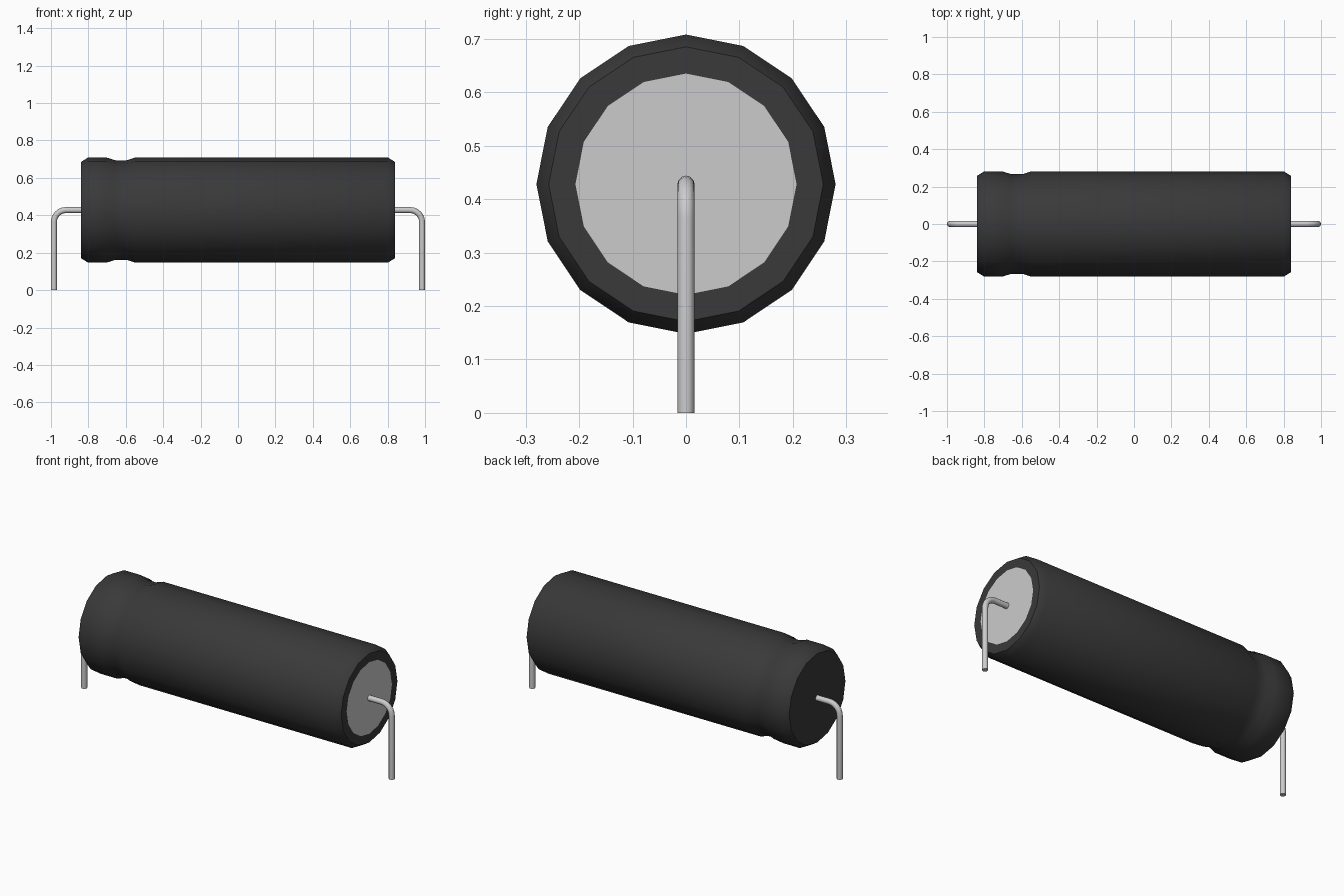
import bpy, bmesh, math

cube = bpy.data.objects.get("Cube")
if cube:
    bpy.data.objects.remove(cube, do_unlink=True)

AXIS_Z = 0.428   # height of the body axis
SIDES = 16


def make_material(name, value):
    mat = bpy.data.materials.new(name)
    mat.use_nodes = True
    color = (value, value, value, 1)
    mat.diffuse_color = color
    mat.node_tree.nodes["Principled BSDF"].inputs["Base Color"].default_value = color
    return mat


def smooth(obj):
    bpy.ops.object.select_all(action="DESELECT")
    obj.select_set(True)
    bpy.context.view_layer.objects.active = obj
    bpy.ops.object.shade_smooth_by_angle(angle=math.radians(45))


sleeve = make_material("charcoal sleeve", 0.041)
metal = make_material("light grey metal", 0.6)

# Body: (x, radius) profile turned about the long axis
profile = [(-0.84, 0.257), (-0.803, 0.28), (-0.70, 0.28), (-0.655, 0.266),
           (-0.596, 0.266), (-0.553, 0.28), (0.803, 0.28), (0.84, 0.257),
           (0.84, 0.207)]
bm = bmesh.new()
rings = []
for x, r in profile:
    angles = [math.tau * i / SIDES for i in range(SIDES)]
    rings.append([bm.verts.new((x, r * math.sin(a), AXIS_Z + r * math.cos(a)))
                  for a in angles])
for a, b in zip(rings, rings[1:]):
    for i in range(SIDES):
        j = (i + 1) % SIDES
        bm.faces.new((a[i], a[j], b[j], b[i]))
bm.faces.new(rings[0])
end_disc = bm.faces.new(rings[-1])
end_disc.material_index = 1   # bare metal showing through the sleeve
bmesh.ops.recalc_face_normals(bm, faces=bm.faces)
mesh = bpy.data.meshes.new("capacitor_body")
bm.to_mesh(mesh)
bm.free()
mesh.materials.append(sleeve)
mesh.materials.append(metal)
body = bpy.data.objects.new("capacitor_body", mesh)
bpy.context.collection.objects.link(body)
smooth(body)

# Leads: bent round wires leaving each end and turning down
WIRE, BEND, REACH = 0.016, 0.064, 0.984
path = [(0.83, AXIS_Z)]
for k in range(7):
    a = math.pi / 2 * k / 6
    path.append((REACH - BEND + BEND * math.sin(a), AXIS_Z - BEND + BEND * math.cos(a)))
path.append((REACH, 0))

for side, name in ((1, "left_lead"), (-1, "right_lead")):
    curve = bpy.data.curves.new(name, "CURVE")
    curve.dimensions = "3D"
    curve.bevel_depth = WIRE
    curve.bevel_resolution = 4
    curve.use_fill_caps = True
    spline = curve.splines.new("POLY")
    spline.points.add(len(path) - 1)
    for point, (x, z) in zip(spline.points, path):
        point.co = (side * x, 0, z, 1)
    curve.materials.append(metal)
    lead = bpy.data.objects.new(name, curve)
    bpy.context.collection.objects.link(lead)
    bpy.ops.object.select_all(action="DESELECT")
    lead.select_set(True)
    bpy.context.view_layer.objects.active = lead
    bpy.ops.object.convert(target="MESH")
    smooth(bpy.context.view_layer.objects.active)
